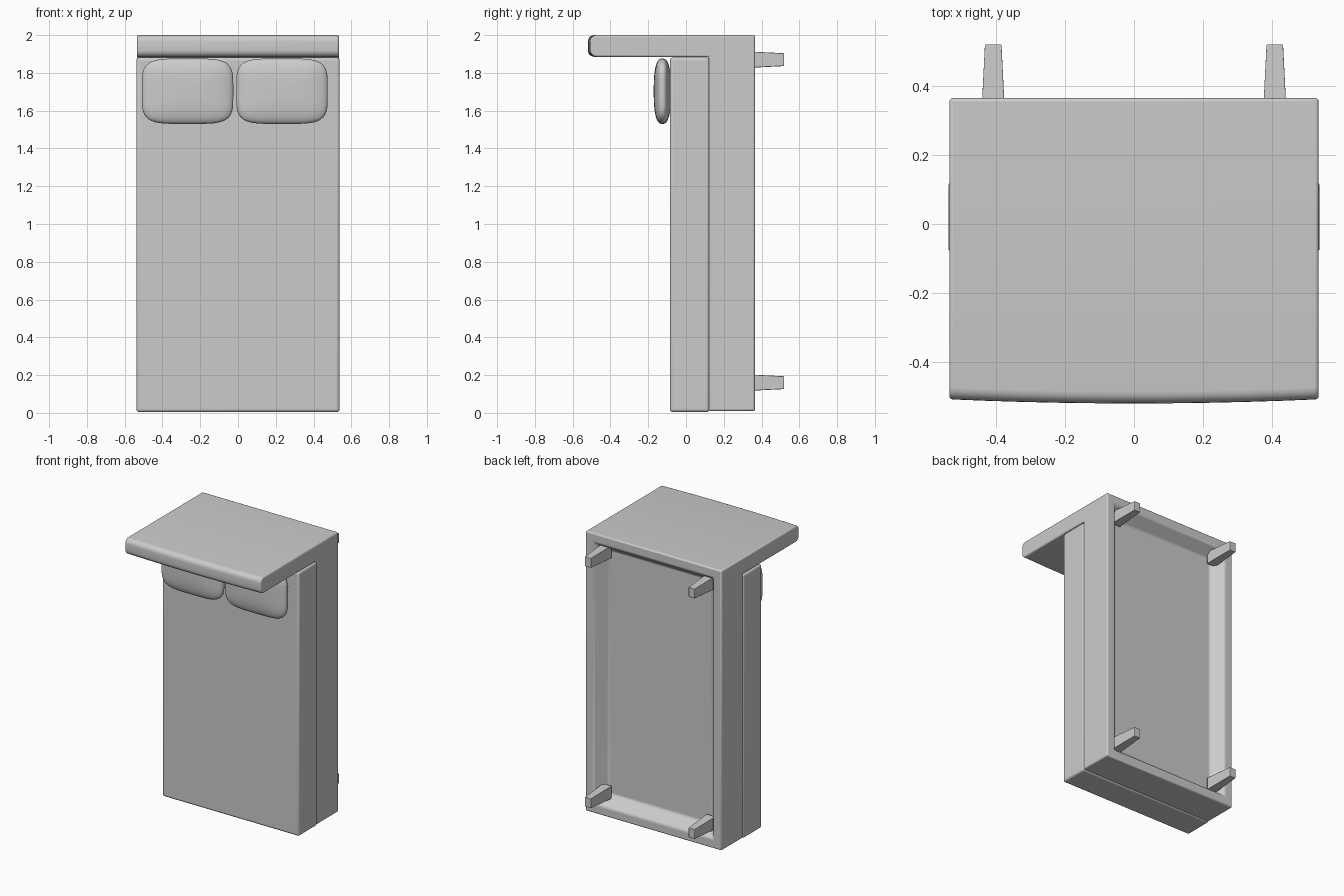
import bpy, bmesh, math
from mathutils import Vector

if "Cube" in bpy.data.objects:
    bpy.data.objects.remove(bpy.data.objects["Cube"])


def finish(bm, name, bevel=0, segments=3):
    bmesh.ops.recalc_face_normals(bm, faces=bm.faces[:])
    mesh = bpy.data.meshes.new(name)
    bm.to_mesh(mesh)
    bm.free()
    ob = bpy.data.objects.new(name, mesh)
    bpy.context.collection.objects.link(ob)
    if bevel:
        mod = ob.modifiers.new("Rounded edges", 'BEVEL')
        mod.width = bevel
        mod.segments = segments
        mod.limit_method = 'ANGLE'
        mod.angle_limit = math.radians(40)
    bpy.ops.object.select_all(action='DESELECT')
    ob.select_set(True)
    bpy.context.view_layer.objects.active = ob
    bpy.ops.object.shade_smooth_by_angle(angle=math.radians(35))
    return ob


# Upholstered base and headboard: one L profile (y, z) swept across the width
HALF = 0.535
profile = [(0.365, 0.01), (0.365, 2.0)]
r = 0.035
for cz, start in ((2.0 - r, 90), (1.885 + r, 180)):
    for i in range(6):
        a = math.radians(start + 18 * i)
        profile.append((-0.52 + r + r * math.cos(a), cz + r * math.sin(a)))
profile += [(0.12, 1.885), (0.12, 0.01)]
bm = bmesh.new()
face = bm.faces.new([bm.verts.new((-HALF, y, z)) for y, z in profile])
ext = bmesh.ops.extrude_face_region(bm, geom=[face])
bmesh.ops.translate(bm, vec=(2 * HALF, 0, 0),
                    verts=[g for g in ext["geom"] if isinstance(g, bmesh.types.BMVert)])
bmesh.ops.recalc_face_normals(bm, faces=bm.faces[:])
# Recessed underside: flat rim, then sloping walls down to the panel
under = max(bm.faces, key=lambda f: f.calc_center_median().y)
bmesh.ops.inset_region(bm, faces=[under], thickness=0.09)
bmesh.ops.inset_region(bm, faces=[under], thickness=0.09, depth=-0.08)
# Slight bow of the headboard's top edge
for i in range(-4, 5):
    front = [f for f in bm.faces if f.calc_center_median().y < -0.47 and abs(f.normal.x) < 0.5]
    edges = {e for f in front for e in f.edges}
    verts = {v for f in front for v in f.verts}
    bmesh.ops.bisect_plane(bm, geom=front + list(edges) + list(verts),
                           plane_co=(i * 0.107, 0, 0), plane_no=(1, 0, 0))
for v in bm.verts:
    if v.co.y < -0.48:
        v.co.y += 0.012 * (v.co.x / HALF) ** 2
finish(bm, "base_and_headboard", 0.01)

# Mattress
bm = bmesh.new()
bmesh.ops.create_cube(bm, size=1)
for v in bm.verts:
    v.co = Vector((v.co.x * 1.076, v.co.y * 0.21 + 0.02, v.co.z * 1.877 + 0.9425))
finish(bm, "mattress", 0.016, 4)


# Pillows: soft superellipsoids made from a gridded cube
def pillow(name, cx):
    bm = bmesh.new()
    bmesh.ops.create_cube(bm, size=2)
    bmesh.ops.subdivide_edges(bm, edges=bm.edges[:], cuts=19, use_grid_fill=True)
    for v in bm.verts:
        x, y, z = (math.tan(c * math.pi / 4) for c in v.co)
        flat = (abs(x) ** 4.5 + abs(z) ** 4.5) ** (1 / 4.5)
        s = (flat ** 2.6 + abs(y) ** 2.6) ** (-1 / 2.6)
        v.co = Vector((cx + x * s * 0.242, -0.125 + y * s * 0.046, 1.703 + z * s * 0.173))
    finish(bm, name)


pillow("left_pillow", -0.267)
pillow("right_pillow", 0.233)


# Tapered legs, set into the recess corners
def leg(name, x, z):
    bm = bmesh.new()
    bmesh.ops.create_cube(bm, size=2)
    for v in bm.verts:
        tip = v.co.y > 0
        hx, hz = (0.024, 0.034) if tip else (0.035, 0.045)
        v.co = Vector((x + v.co.x * hx, 0.52 if tip else 0.30, z + v.co.z * hz))
    finish(bm, name, 0.003, 2)


for side, sx in (("left", -1), ("right", 1)):
    for end, z in (("head", 1.87), ("foot", 0.16)):
        leg(f"{side}_{end}_leg", sx * 0.408, z)
